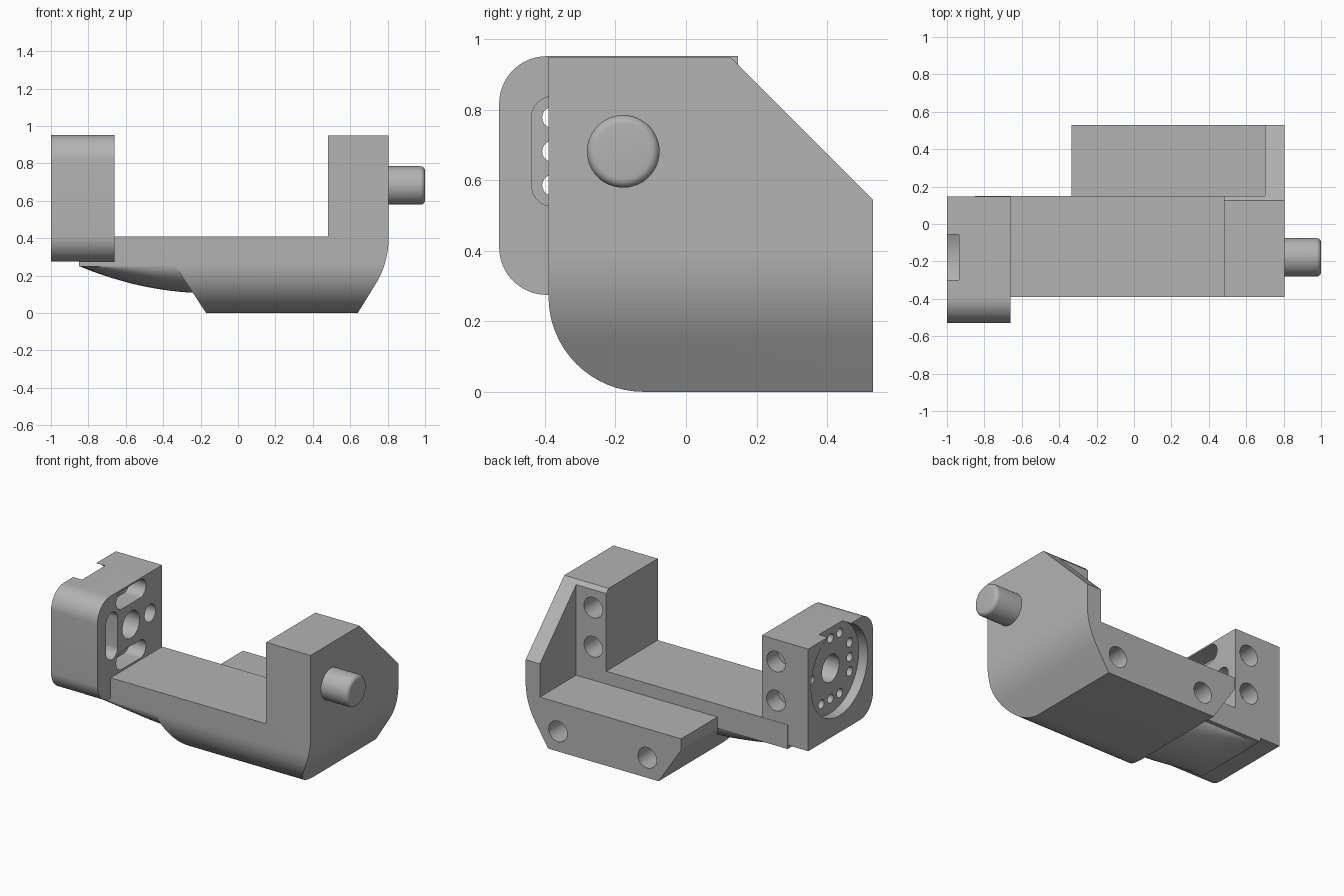
import bpy, bmesh
from math import sin, cos, pi, radians, sqrt

cube = bpy.data.objects.get("Cube")
if cube:
    bpy.data.objects.remove(cube, do_unlink=True)

grey = bpy.data.materials.new("machined grey")
grey.use_nodes = True
COLOUR = (0.45, 0.45, 0.45, 1)
grey.diffuse_color = COLOUR
grey.node_tree.nodes["Principled BSDF"].inputs["Base Color"].default_value = COLOUR


def loft(name, rings):
    """Solid through a list of rings of 3D points, capped at both ends."""
    bm = bmesh.new()
    loops = [[bm.verts.new(p) for p in ring] for ring in rings]
    n = len(loops[0])
    for a, b in zip(loops, loops[1:]):
        for i in range(n):
            bm.faces.new((a[i], a[(i + 1) % n], b[(i + 1) % n], b[i]))
    bm.faces.new(loops[0])
    bm.faces.new(loops[-1])
    bmesh.ops.recalc_face_normals(bm, faces=bm.faces)
    me = bpy.data.meshes.new(name)
    bm.to_mesh(me)
    bm.free()
    me.materials.append(grey)
    ob = bpy.data.objects.new(name, me)
    bpy.context.collection.objects.link(ob)
    return ob


def prism(name, pts, axis, a, b):
    """Extrude a 2D profile along x (profile in y, z) or y (profile in x, z)."""
    place = (lambda p, t: (t, p[0], p[1])) if axis == "x" else (lambda p, t: (p[0], t, p[1]))
    return loft(name, [[place(p, t) for p in pts] for t in (a, b)])


def box(name, x, y, z):
    return prism(name, [(y[0], z[0]), (y[1], z[0]), (y[1], z[1]), (y[0], z[1])], "x", *x)


def arc(u, v, r, start, end, n=16):
    steps = [radians(start + (end - start) * i / n) for i in range(n + 1)]
    return [(u + r * cos(t), v + r * sin(t)) for t in steps]


def disc(u, v, r, n=40):
    return arc(u, v, r, 0, 360 - 360 / n, n - 1)


def combine(ob, tool, operation="DIFFERENCE"):
    mod = ob.modifiers.new("combine", "BOOLEAN")
    mod.operation, mod.solver, mod.object = operation, "EXACT", tool
    bpy.context.view_layer.objects.active = ob
    bpy.ops.object.modifier_apply(modifier=mod.name)
    bpy.data.objects.remove(tool, do_unlink=True)


def smooth(ob):
    bpy.ops.object.select_all(action="DESELECT")
    ob.select_set(True)
    bpy.context.view_layer.objects.active = ob
    bpy.ops.object.shade_smooth_by_angle(angle=radians(28))


# Shared axis of the pin and the mounting plate
CY, CZ = -0.178, 0.682

# Body: front outline crossed with the side outline
R = 0.47
front = [(-0.85, 0.41), (-0.85, 0.25), (-0.335, 0.25), (-0.17, 0), (0.64, 0)]
front += arc(0.805 - R, 0.40, R, -31, 0, 12) + [(0.805, 0.95), (0.48, 0.95), (0.48, 0.41)]
side = arc(-0.12, 0.27, 0.27, 180, 270) + [(0.53, 0), (0.53, 0.545), (0.125, 0.95), (-0.39, 0.95)]
body = prism("body", front, "y", -0.7, 0.7)
combine(body, prism("side_cut", side, "x", -1.2, 1.2), "INTERSECT")
combine(body, box("rear_pocket", (-1, 0.7), (0.15, 0.8), (0.325, 1.2)))
combine(body, box("rear_end_cut", (-1, -0.335), (0.15, 0.8), (-0.2, 1.2)))

# Screw holes in the rear ledge and the rear of the arm
for x, y, z in ((0.568, 0.53, 0.133), (-0.087, 0.53, 0.133),
                (0.575, 0.15, 0.806), (0.575, 0.15, 0.547)):
    combine(body, prism("hole", disc(x, z, 0.068), "y", y - 0.2, y + 0.1))
smooth(body)

# Rounded web blending the deck underside into the body
rings = []
for i in range(25):
    x = -0.85 + 0.64 * i / 24
    depth = 0.004 + 0.145 * (1 - ((x + 0.15) / 0.7) ** 2)
    rings.append([(x, -0.13 + 0.255 * u, 0.255 + depth * v) for u, v in arc(0, 0, 1, 180, 360, 24)])
smooth(loft("underside_web", rings))

# Mounting plate with rounded front corners
r = 0.135
outline = arc(-0.53 + r, 0.275 + r, r, 270, 180) + arc(-0.53 + r, 0.952 - r, r, 180, 90)
outline += [(0.148, 0.952), (0.148, 0.275)]
plate = prism("mounting_plate", outline, "x", -1, -0.66)
combine(plate, prism("recess", disc(CY, CZ, 0.296, 64), "x", -1.1, -0.935))
combine(plate, prism("centre_bore", disc(CY, CZ, 0.09), "x", -1.1, -0.5))

# Three slots, each with three small through holes
for du, dv in ((-1, 0), (0, 1), (0, -1)):
    u, v, s = CY + 0.2 * du, CZ + 0.2 * dv, 0.096
    if du:
        slot = arc(u, v + s, 0.06, 0, 180) + arc(u, v - s, 0.06, 180, 360)
    else:
        slot = arc(u + s, v, 0.06, -90, 90) + arc(u - s, v, 0.06, 90, 270)
    combine(plate, prism("slot", slot, "x", -0.78, -0.5))
    for k in (-s, 0, s):
        hole = disc(u + k * abs(dv), v + k * abs(du), 0.03, 20)
        combine(plate, prism("hole", hole, "x", -1.1, -0.7))

# Single counterbored hole at the rear of the plate
combine(plate, prism("counterbore", disc(CY + 0.2, CZ, 0.058), "x", -0.78, -0.5))
combine(plate, prism("hole", disc(CY + 0.2, CZ, 0.03, 20), "x", -1.1, -0.7))
for z in (0.806, 0.547):
    combine(plate, prism("hole", disc(-0.763, z, 0.068), "y", 0.03, 0.3))
smooth(plate)

# Pivot pin with a rounded tip
tip = [(0.79, 0.103)] + [(0.975 + 0.025 * sin(t), 0.078 + 0.025 * cos(t))
                         for t in (i * pi / 12 for i in range(7))]
smooth(loft("pivot_pin", [[(x, u, v) for u, v in disc(CY, CZ, rad, 48)] for x, rad in tip]))
